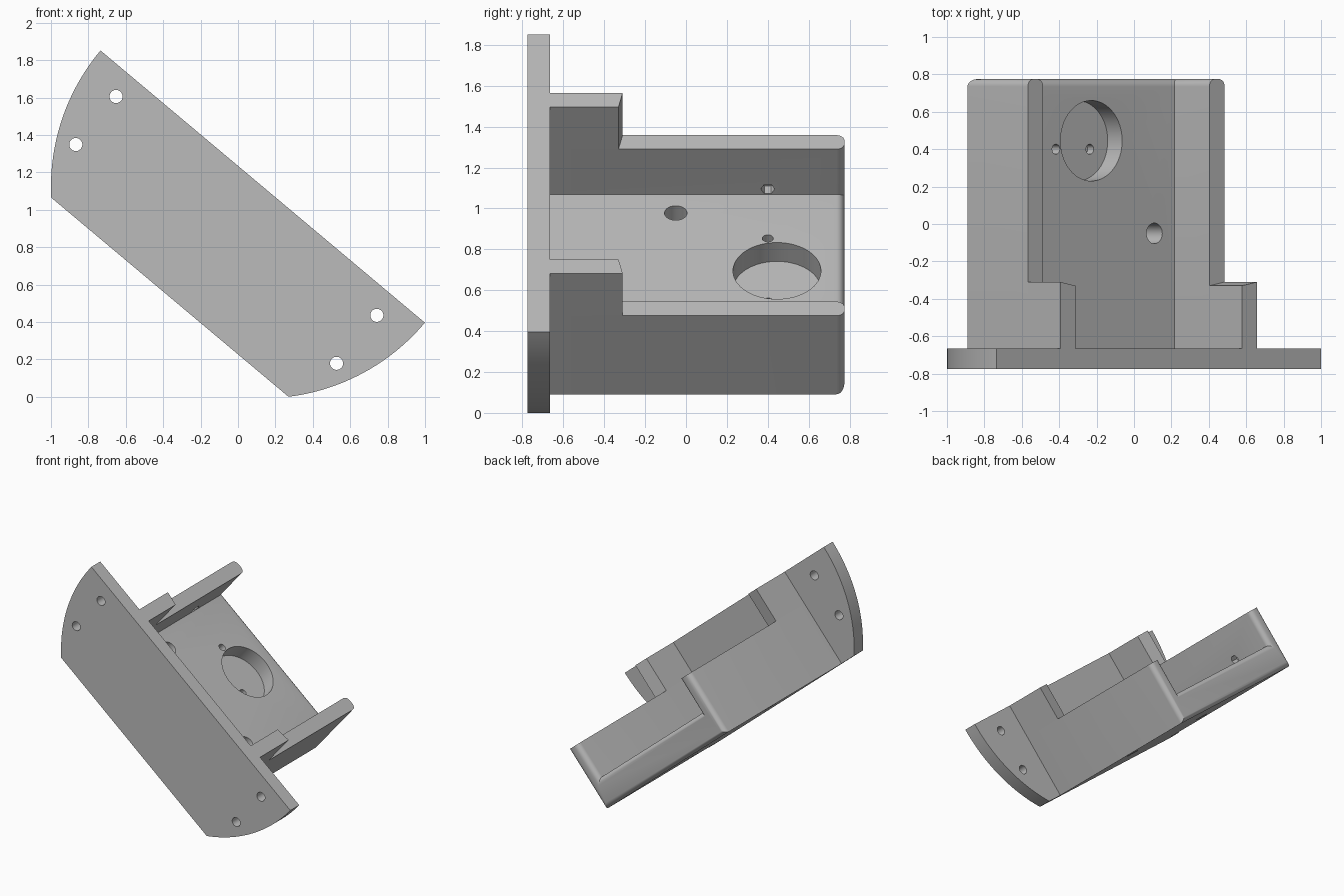
import bpy, bmesh, math
from mathutils import Matrix, Vector

cube = bpy.data.objects.get("Cube")
if cube:
    bpy.data.objects.remove(cube)

grey = bpy.data.materials.new("plain grey")
grey.use_nodes = True
grey.diffuse_color = (0.5, 0.5, 0.5, 1)
grey.node_tree.nodes["Principled BSDF"].inputs["Base Color"].default_value = (0.5, 0.5, 0.5, 1)

# Tilted part frame: x along the plate, y to the back, z out of the channel
FRAME = Matrix.Translation((0.132, 0, 1.124)) @ Matrix.Rotation(math.radians(40), 4, 'Y')
RADIUS, BOTTOM = 1.132, -0.772
FRONT, SEAM, BACK = -0.775, -0.665, 0.775
OUTER, INNER = 0.687, 0.58
WALL_TOP, FLOOR = -0.27, -0.56


def finish(name, bm):
    bmesh.ops.recalc_face_normals(bm, faces=bm.faces)
    mesh = bpy.data.meshes.new(name)
    bm.to_mesh(mesh)
    bm.free()
    mesh.materials.append(grey)
    obj = bpy.data.objects.new(name, mesh)
    bpy.context.collection.objects.link(obj)
    obj.matrix_world = FRAME
    return obj


def prism(points, offset):
    """Extrude a closed outline of 3D points by an offset."""
    bm = bmesh.new()
    face = bm.faces.new([bm.verts.new(p) for p in points])
    grown = bmesh.ops.extrude_face_region(bm, geom=[face])["geom"]
    verts = [g for g in grown if isinstance(g, bmesh.types.BMVert)]
    bmesh.ops.translate(bm, verts=verts, vec=offset)
    return bm


def drill(obj, centre, axis, radius, length, sides=32):
    """Cut a round hole whose middle is at centre."""
    bm = bmesh.new()
    turn = Vector((0, 0, 1)).rotation_difference(Vector(axis)).to_matrix().to_4x4()
    bmesh.ops.create_cone(bm, cap_ends=True, segments=sides, radius1=radius,
                          radius2=radius, depth=length,
                          matrix=Matrix.Translation(centre) @ turn)
    cutter = finish("cutter", bm)
    cutter.hide_render = True
    mod = obj.modifiers.new("hole", 'BOOLEAN')
    mod.operation, mod.solver, mod.object = 'DIFFERENCE', 'EXACT', cutter
    bpy.context.view_layer.objects.active = obj
    bpy.ops.object.modifier_apply(modifier=mod.name)
    bpy.data.objects.remove(cutter)


def smooth(obj):
    bpy.ops.object.select_all(action='DESELECT')
    obj.select_set(True)
    bpy.context.view_layer.objects.active = obj
    bpy.ops.object.shade_smooth_by_angle(angle=math.radians(30))


# Front plate: a half disc cut off by a straight lower edge
cut = math.asin(-BOTTOM / RADIUS)
steps = 24
arc = [(RADIUS * math.cos(cut * i / steps), -RADIUS * math.sin(cut * i / steps))
       for i in range(steps + 1)]
outline = arc + [(-x, z) for x, z in reversed(arc)]
plate = finish("front_plate", prism([(x, FRONT, z) for x, z in outline], (0, SEAM - FRONT, 0)))
for x in (-0.91, 0.91):
    for z in (-0.135, -0.47):
        drill(plate, (x, FRONT, z), (0, 1, 0), 0.035, 0.5)
smooth(plate)

# Channel body with rounded back edges, wall tops left sharp
half = [(OUTER, BOTTOM), (OUTER, WALL_TOP), (INNER, WALL_TOP), (INNER, FLOOR)]
outline = half + [(-x, z) for x, z in reversed(half)]
bm = prism([(x, SEAM, z) for x, z in outline], (0, BACK - SEAM, 0))
back_edges = [e for e in bm.edges
              if all(v.co.y > BACK - 0.01 for v in e.verts)
              and not all(abs(v.co.z - WALL_TOP) < 0.01 for v in e.verts)]
bmesh.ops.bevel(bm, geom=back_edges, offset=0.04, segments=6, profile=0.5, affect='EDGES')
body = finish("channel_body", bm)

# Blind round pocket, screw holes and small wire holes
drill(body, (0, 0.445, FLOOR), (0, 0, 1), 0.215, 0.24, 64)
for x in (-0.44, 0.44):
    drill(body, (x, -0.05, FLOOR), (0, 0, 1), 0.055, 0.8)
drill(body, (-0.247, 0.4, FLOOR), (0, 0, 1), 0.027, 0.2, 16)
drill(body, (0.09, 0.4, FLOOR - 0.12), (0, 0, 1), 0.027, 0.1, 16)
drill(body, (-INNER, 0.4, -0.525), (1, 0, 0), 0.034, 0.12, 6)
smooth(body)

# Raised wall sections beside the plate, with slightly slanted ends
for name, s in (("left_ear", 1), ("right_ear", -1)):
    base = [(INNER, SEAM), (OUTER, SEAM), (OUTER, -0.31), (INNER, -0.33)]
    finish(name, prism([(s * x, y, WALL_TOP) for x, y in base], (0, 0, -WALL_TOP)))
